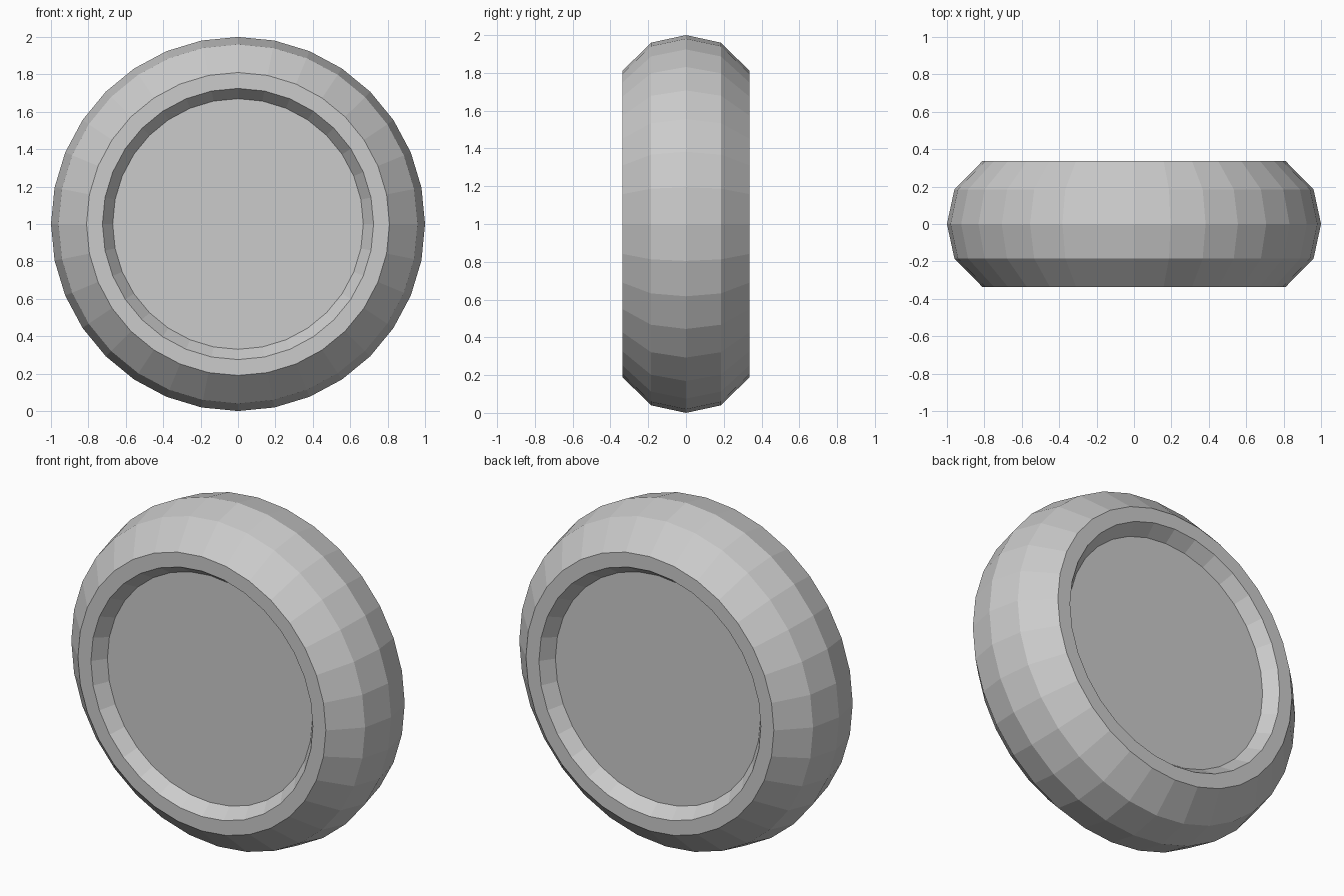
import bpy, bmesh
from math import sin, cos, pi

if "Cube" in bpy.data.objects:
    bpy.data.objects.remove(bpy.data.objects["Cube"])

SIDES = 32

# Half profile (radius, y), front hub face to back hub face
half = [(0.67, 0.262), (0.725, 0.337), (0.81, 0.337), (0.96, 0.185)]
profile = [(r, -y) for r, y in half] + [(1.0, 0.0)] + [(r, y) for r, y in reversed(half)]


def lathe(name, pts, sides, height):
    """Revolve the profile around the y axis and cap both ends."""
    bm = bmesh.new()
    rings = []
    for r, y in pts:
        rings.append([bm.verts.new((r * sin(2 * pi * i / sides), y,
                                    r * cos(2 * pi * i / sides)))
                      for i in range(sides)])
    for a, b in zip(rings, rings[1:]):
        for i in range(sides):
            j = (i + 1) % sides
            bm.faces.new((a[i], a[j], b[j], b[i]))
    bm.faces.new(rings[0])
    bm.faces.new(rings[-1])
    bmesh.ops.recalc_face_normals(bm, faces=bm.faces[:])
    mesh = bpy.data.meshes.new(name)
    bm.to_mesh(mesh)
    bm.free()
    obj = bpy.data.objects.new(name, mesh)
    obj.location.z = height
    bpy.context.collection.objects.link(obj)
    return obj


# Tyre with bevelled tread, side walls and recessed hub discs
lathe("wheel", profile, SIDES, 1.0)
